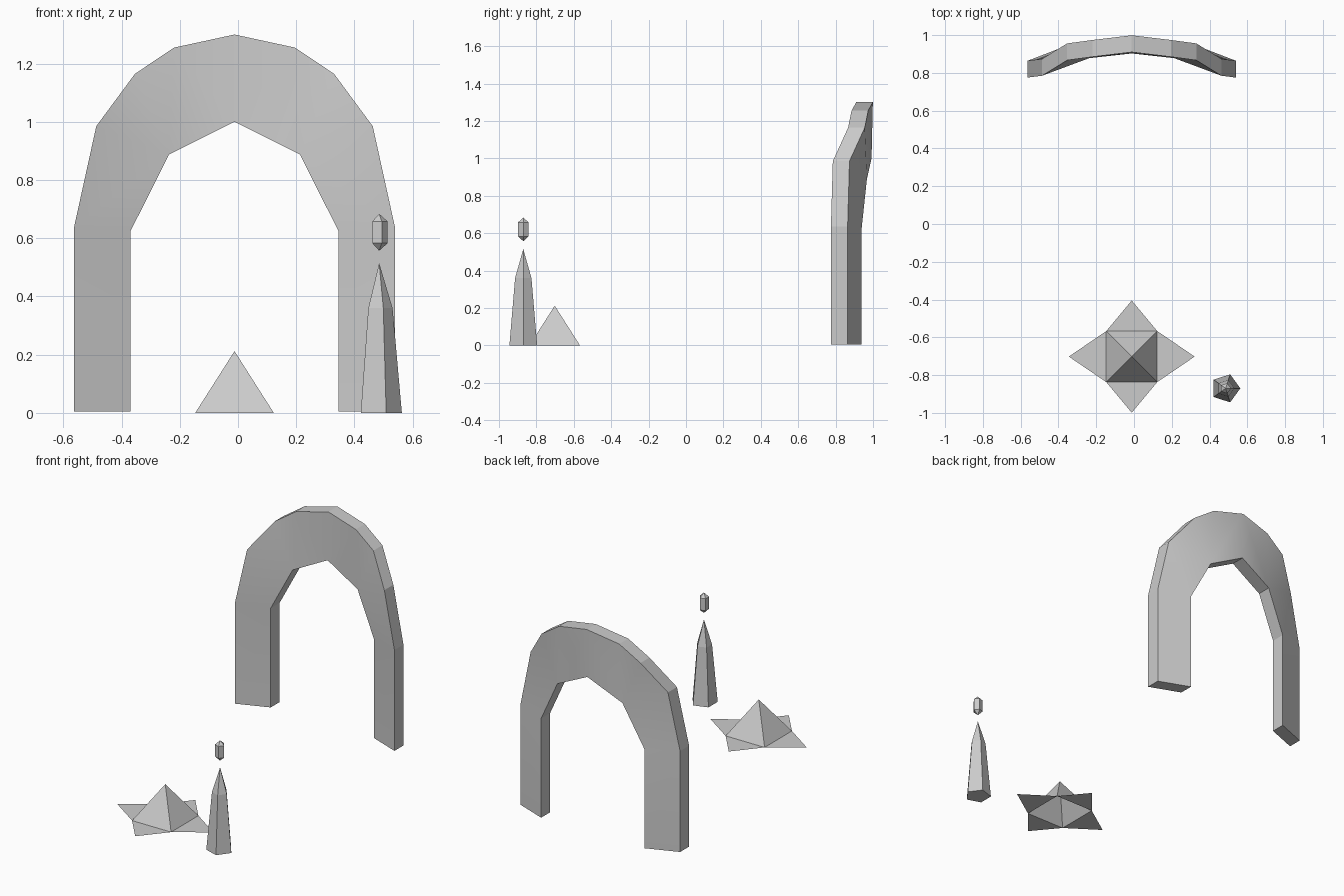
import bpy
from math import cos, sin, tau

if "Cube" in bpy.data.objects:
    bpy.data.objects.remove(bpy.data.objects["Cube"])


def make(name, verts, faces, loc=(0, 0, 0)):
    me = bpy.data.meshes.new(name)
    me.from_pydata(verts, [], faces)
    me.update()
    ob = bpy.data.objects.new(name, me)
    ob.location = loc
    bpy.context.collection.objects.link(ob)
    return ob


def spire(name, loc, sides, bottom, rings, top):
    """Stacked rings (radius, z) ending in points; bottom None gives a flat base."""
    verts = [(r * cos(tau * i / sides), r * sin(tau * i / sides), z)
             for r, z in rings for i in range(sides)]
    faces = []
    for k in range(len(rings) - 1):
        for i in range(sides):
            a, b = k * sides + i, k * sides + (i + 1) % sides
            faces.append((a, b, b + sides, a + sides))
    last = (len(rings) - 1) * sides
    verts.append((0, 0, top))
    apex = len(verts) - 1
    faces += [(last + i, last + (i + 1) % sides, apex) for i in range(sides)]
    if bottom is None:
        faces.append(tuple(reversed(range(sides))))
    else:
        verts.append((0, 0, bottom))
        faces += [((i + 1) % sides, i, apex + 1) for i in range(sides)]
    return make(name, verts, faces, loc)


# Bowed archway: right half as (x, front y, z), mirrored
outer = [(.552, .775, .004), (.552, .775, .635), (.475, .785, .985),
         (.342, .867, 1.165), (.208, .885, 1.255), (0, .91, 1.3)]
inner = [(.357, .85, .004), (.357, .85, .625), (.225, .878, .888), (0, .903, 1.0)]
front = outer + inner
n = len(front)
back = [(x, y + .089, z) for x, y, z in front]
front_faces = [(0, 1, 7, 6), (1, 2, 8, 7), (2, 3, 8), (3, 4, 8), (4, 5, 9, 8)]
faces = front_faces + [tuple(i + n for i in reversed(f)) for f in front_faces]
smooth_count = len(faces)
rim = [9, 8, 7, 6, 0, 1, 2, 3, 4, 5]
faces += [(b, a, a + n, b + n) for a, b in zip(rim, rim[1:])]
arch = make("archway", front + back, faces, (-.012, 0, 0))
for p in arch.data.polygons:
    p.use_smooth = p.index < smooth_count
mirror = arch.modifiers.new("Mirror", 'MIRROR')
mirror.use_clip = True

# Pointed pillar and the small crystal floating above it
spire("pillar", (.485, -.87, 0), 5, None, [(.078, 0), (.046, .36)], .515)
spire("floating_crystal", (.485, -.87, 0), 5, .557, [(.029, .583), (.029, .658)], .684)

# Open pyramid with four flat ground flaps
h = .135
corners = [(-h, -h, 0), (h, -h, 0), (h, h, 0), (-h, h, 0)]
tips = [(0, -.297, 0), (.333, 0, 0), (0, .297, 0), (-.333, 0, 0)]
faces = []
for i in range(4):
    j = (i + 1) % 4
    faces += [(i, j, 8), (j, i, 4 + i)]
make("star_pyramid", corners + tips + [(0, 0, .212)], faces, (-.012, -.702, 0))
